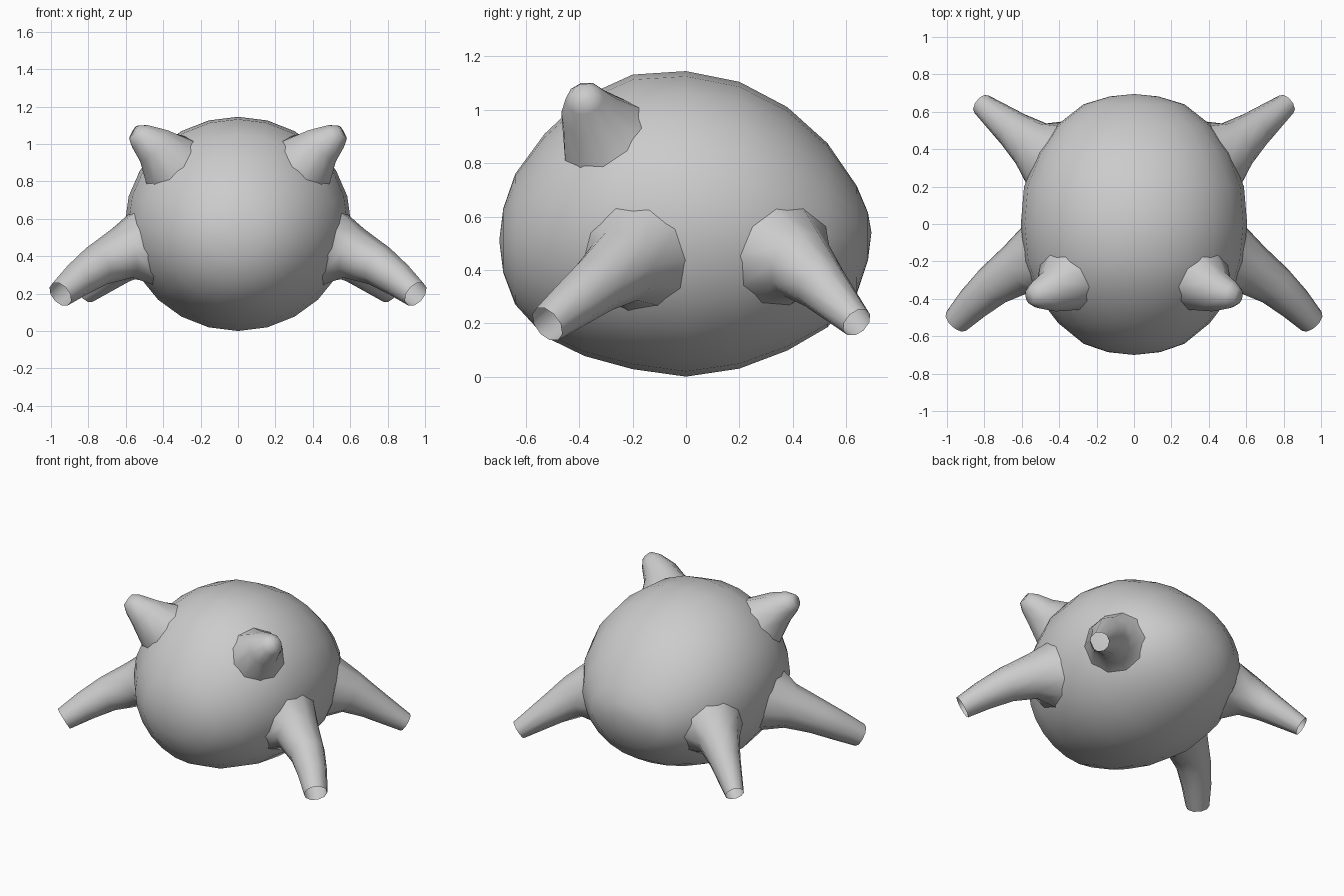
import bpy, bmesh, math
from mathutils import Vector
from mathutils.bvhtree import BVHTree

if "Cube" in bpy.data.objects:
    bpy.data.objects.remove(bpy.data.objects["Cube"])


def finish(bm, name, mirror=False, angle=70):
    bmesh.ops.recalc_face_normals(bm, faces=bm.faces)
    me = bpy.data.meshes.new(name)
    bm.to_mesh(me)
    ob = bpy.data.objects.new(name, me)
    bpy.context.collection.objects.link(ob)
    if mirror:
        ob.modifiers.new("mirror", 'MIRROR').use_axis[0] = True
    bpy.ops.object.select_all(action='DESELECT')
    ob.select_set(True)
    bpy.context.view_layer.objects.active = ob
    bpy.ops.object.shade_smooth_by_angle(angle=math.radians(angle))
    return ob


def bridge(bm, a, b):
    n = len(a)
    for i in range(n):
        bm.faces.new((a[i], a[(i + 1) % n], b[(i + 1) % n], b[i]))


# Egg-shaped body lofted along y: (y, bottom z, top z, half width)
sections = [(-.685, .39, .63, .14), (-.64, .27, .76, .27), (-.53, .15, .91, .405),
            (-.38, .077, 1.05, .52), (-.2, .028, 1.132, .585), (0, .0, 1.145, .605),
            (.2, .03, 1.105, .588), (.38, .098, 1.01, .515), (.53, .185, .875, .41),
            (.64, .31, .715, .27), (.682, .435, .615, .13)]
SEG = 24
body = bmesh.new()
rings = []
for y, lo, hi, w in sections:
    ring = []
    for i in range(SEG):
        a = 2 * math.pi * i / SEG
        ring.append(body.verts.new((w * math.sin(a), y, (lo + hi) / 2 + (hi - lo) / 2 * math.cos(a))))
    rings.append(ring)
for a, b in zip(rings, rings[1:]):
    bridge(body, a, b)
for ring, pole in ((rings[0], (0, -.7, .51)), (rings[-1], (0, .695, .54))):
    p = body.verts.new(pole)
    for i in range(SEG):
        body.faces.new((ring[i], ring[(i + 1) % SEG], p))
body.normal_update()
surface = BVHTree.FromBMesh(body)
finish(body, "body")


def limb(name, path, closed=False, sides=10):
    """Tapered tube; its first ring is laid on the body surface as a flare."""
    bm = bmesh.new()
    pts = [Vector(p[:3]) for p in path]
    loops = []
    for k, p in enumerate(pts):
        t = (pts[min(k + 1, len(pts) - 1)] - pts[max(k - 1, 0)]).normalized()
        u = t.cross(Vector((0, 0, 1))).normalized()
        v = u.cross(t)
        loop = []
        for i in range(sides):
            a = 2 * math.pi * i / sides
            co = p + (u * math.cos(a) + v * math.sin(a)) * path[k][3]
            if k == 0:
                co = surface.find_nearest(co)[0] * 1.0 - t * .006
            loop.append(bm.verts.new(co))
        loops.append(loop)
    for a, b in zip(loops, loops[1:]):
        bridge(bm, a, b)
    if closed:
        bm.faces.new(loops[-1])
    finish(bm, name, mirror=True)


# Open-ended legs and closed ear stubs, mirrored left to right
limb("front_legs", [(.52, -.18, .43, .21), (.62, -.24, .415, .142),
                    (.755, -.33, .347, .112), (.86, -.425, .272, .093), (.95, -.52, .197, .073)])
limb("back_legs", [(.46, .365, .45, .2), (.55, .43, .42, .135),
                   (.645, .505, .345, .102), (.815, .64, .203, .06)])
limb("ears", [(.39, -.34, .93, .19), (.45, -.36, .99, .112),
              (.525, -.38, 1.042, .073), (.56, -.387, 1.062, .042)], closed=True)
